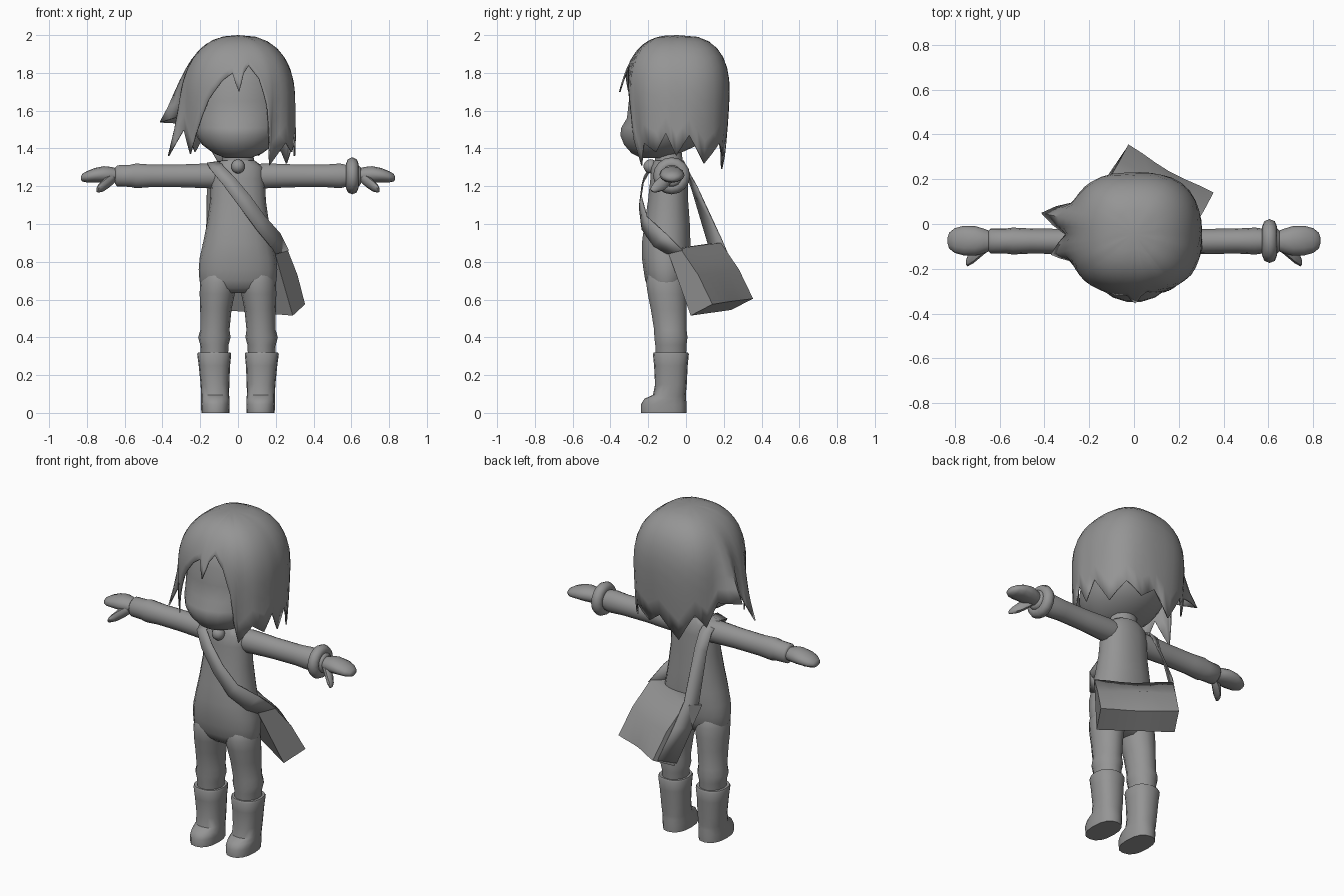
import bpy, bmesh, math
from mathutils import Vector

grey = bpy.data.materials.new("plain grey")
grey.diffuse_color = (0.3, 0.3, 0.3, 1)


def make(name, verts, faces, thick=0, angle=50):
    """Mesh object with outward normals, smooth shading and optional thickness."""
    bm = bmesh.new()
    vs = [bm.verts.new(v) for v in verts]
    for f in faces:
        bm.faces.new([vs[i] for i in f])
    bmesh.ops.recalc_face_normals(bm, faces=bm.faces)
    me = bpy.data.meshes.new(name)
    bm.to_mesh(me)
    bm.free()
    ob = bpy.data.objects.new(name, me)
    bpy.context.collection.objects.link(ob)
    me.materials.append(grey)
    if thick:
        mod = ob.modifiers.new("thickness", "SOLIDIFY")
        mod.thickness = thick
        mod.offset = -1
    bpy.ops.object.select_all(action="DESELECT")
    ob.select_set(True)
    bpy.context.view_layer.objects.active = ob
    bpy.ops.object.shade_smooth_by_angle(angle=math.radians(angle))
    return ob


def loft(name, rings, axis="z", n=14, mirror=1, power=1.0):
    """Skin oval rings (pos, centre_a, centre_b, radius_a, radius_b) along an axis."""
    verts, faces = [], []
    for p, ca, cb, ra, rb in rings:
        for i in range(n):
            t = 2 * math.pi * i / n
            c, s = math.cos(t), math.sin(t)
            a = ca + ra * math.copysign(abs(c) ** power, c)
            b = cb + rb * math.copysign(abs(s) ** power, s)
            v = (a, b, p) if axis == "z" else (p, a, b)
            verts.append((v[0] * mirror, v[1], v[2]))
    for k in range(len(rings) - 1):
        for i in range(n):
            j = (i + 1) % n
            faces.append((k * n + i, k * n + j, (k + 1) * n + j, (k + 1) * n + i))
    faces += [tuple(range(n)), tuple(range((len(rings) - 1) * n, len(rings) * n))]
    return make(name, verts, faces)


def ribbon(name, pairs):
    """Thin strip between pairs of edge points."""
    verts = [p for pair in pairs for p in pair]
    faces = [(2 * i, 2 * i + 1, 2 * i + 3, 2 * i + 2) for i in range(len(pairs) - 1)]
    return make(name, verts, faces, 0.006)


# Torso with hips, then the neck
loft("torso", [
    (0.635, 0, -0.105, 0.14, 0.06), (0.66, 0, -0.105, 0.19, 0.09),
    (0.7, 0, -0.105, 0.204, 0.112),
    (0.76, 0, -0.105, 0.208, 0.122), (0.82, 0, -0.105, 0.203, 0.13),
    (0.9, 0, -0.105, 0.185, 0.13), (1.0, 0, -0.1, 0.165, 0.122),
    (1.12, 0, -0.095, 0.148, 0.108), (1.24, 0, -0.09, 0.142, 0.1),
    (1.3, 0, -0.09, 0.135, 0.095), (1.335, 0, -0.09, 0.09, 0.08)], n=18, power=0.9)
loft("neck", [(1.28, 0, -0.09, 0.095, 0.085), (1.33, 0, -0.09, 0.085, 0.075),
              (1.45, 0, -0.1, 0.075, 0.07)])

# Head with a rounded muzzle and small chin
loft("head", [
    (1.35, 0, -0.17, 0.07, 0.07), (1.375, 0, -0.16, 0.13, 0.13),
    (1.42, 0, -0.13, 0.19, 0.2), (1.47, 0, -0.115, 0.222, 0.235),
    (1.51, 0, -0.1, 0.235, 0.245), (1.56, 0, -0.08, 0.245, 0.235),
    (1.65, 0, -0.06, 0.255, 0.245), (1.75, 0, -0.05, 0.25, 0.243),
    (1.85, 0, -0.05, 0.21, 0.21), (1.93, 0, -0.05, 0.12, 0.12)], n=22)

# Hair shell: (degrees from front, hem height, hem flare); low entries are lock tips
hem = [(0, 1.70, 1.12), (5, 1.80, 1.05), (11, 1.84, 1.02), (21, 1.77, 1.0), (29, 1.62, 0.98),
       (33, 1.45, 0.94), (38, 1.31, 0.82), (52, 1.43, 0.98), (66, 1.38, 0.99), (77, 1.48, 1.02),
       (88, 1.36, 1.0), (102, 1.47, 1.0), (120, 1.32, 0.93), (140, 1.43, 0.95),
       (158, 1.36, 0.88), (175, 1.42, 0.91), (200, 1.29, 0.86), (219, 1.46, 0.93),
       (232, 1.38, 0.93), (243, 1.53, 1.02), (257, 1.54, 1.42), (271, 1.57, 1.05),
       (285, 1.36, 1.28), (294, 1.5, 1.03), (303, 1.37, 0.97), (315, 1.5, 0.97),
       (329, 1.66, 0.98), (343, 1.76, 1.02), (353, 1.8, 1.04)]
cols = []
for k, (a, z, f) in enumerate(hem):
    a2, z2, f2 = hem[(k + 1) % len(hem)]
    a2 = a2 if a2 > a else a2 + 360
    cols += [(a, z, f), ((a + a2) / 2, (z + z2) / 2, (f + f2) / 2)]
rows, N = 10, len(cols)
verts, faces = [(0, -0.045, 2.0)], []
for r in range(1, rows + 1):
    for a, z, f in cols:
        s = r / rows
        # rows bunch near the crown so the dome stays round
        h = 2.0 - (2.0 - z) * s ** 1.8
        d = min(1, max(0, (h - 1.64) / 0.36))
        t = math.radians(a)
        # slightly squared outline seen from above, fuller front to back
        k = 1 + (f - 1) * s ** 4
        k /= (abs(math.sin(t)) ** 2.6 + abs(math.cos(t)) ** 2.6) ** (1 / 2.6)
        kx, ky = (k * (1 - d ** p) ** (1 / p) for p in (2.35, 2.7))
        verts.append((0.005 + 0.298 * kx * math.sin(t), -0.042 - 0.28 * ky * math.cos(t), h))
for i in range(N):
    j = (i + 1) % N
    faces.append((0, 1 + i, 1 + j))
    for r in range(rows - 1):
        b, c = 1 + r * N, 1 + (r + 1) * N
        faces.append((b + i, b + j, c + j, c + i))
make("hair", verts, faces, 0.008, 60)

# Limbs, made once per side
for side, m in (("left", 1), ("right", -1)):
    loft(side + "_arm", [
        (0.08, -0.08, 1.255, 0.06, 0.06), (0.14, -0.08, 1.255, 0.064, 0.068),
        (0.3, -0.078, 1.255, 0.056, 0.062), (0.46, -0.076, 1.255, 0.056, 0.061),
        (0.54, -0.076, 1.255, 0.06, 0.067), (0.57, -0.076, 1.255, 0.056, 0.06),
        (0.64, -0.076, 1.255, 0.056, 0.057), (0.65, -0.076, 1.255, 0.045, 0.045)],
        "x", mirror=m)
    loft(side + "_hand", [
        (0.63, -0.076, 1.255, 0.04, 0.036), (0.67, -0.076, 1.26, 0.055, 0.042),
        (0.71, -0.075, 1.262, 0.066, 0.044), (0.76, -0.074, 1.258, 0.066, 0.038),
        (0.8, -0.074, 1.25, 0.055, 0.03), (0.825, -0.074, 1.245, 0.035, 0.02),
        (0.832, -0.074, 1.243, 0.012, 0.008)], "x", 12, m)
    loft(side + "_thumb", [
        (0.645, -0.09, 1.25, 0.025, 0.025), (0.685, -0.115, 1.225, 0.034, 0.034),
        (0.715, -0.14, 1.203, 0.034, 0.032), (0.742, -0.165, 1.186, 0.024, 0.02),
        (0.75, -0.172, 1.18, 0.01, 0.008)], "x", 8, m)
    loft(side + "_leg", [
        (0.25, 0.125, -0.08, 0.07, 0.08), (0.36, 0.125, -0.08, 0.075, 0.085),
        (0.4, 0.125, -0.08, 0.086, 0.09), (0.44, 0.122, -0.083, 0.077, 0.088),
        (0.55, 0.117, -0.092, 0.083, 0.097), (0.63, 0.11, -0.1, 0.093, 0.105),
        (0.69, 0.105, -0.105, 0.096, 0.109), (0.75, 0.1, -0.105, 0.085, 0.095),
        (0.8, 0.09, -0.105, 0.05, 0.05)], mirror=m)
    loft(side + "_boot", [
        (0, 0.12, -0.118, 0.074, 0.12), (0.045, 0.12, -0.118, 0.076, 0.121),
        (0.075, 0.12, -0.11, 0.075, 0.11), (0.095, 0.121, -0.088, 0.074, 0.087),
        (0.15, 0.122, -0.08, 0.076, 0.084), (0.25, 0.125, -0.08, 0.083, 0.089),
        (0.31, 0.126, -0.08, 0.09, 0.095),
        (0.32, 0.126, -0.08, 0.086, 0.09)], n=16, mirror=m, power=0.85)

# Bracelet and pendant
bpy.ops.mesh.primitive_torus_add(major_radius=0.065, minor_radius=0.033, major_segments=16,
                                 minor_segments=8, location=(0.605, -0.076, 1.255),
                                 rotation=(0, math.pi / 2, 0))
bracelet = bpy.context.object
bracelet.name = "bracelet"
bpy.ops.mesh.primitive_uv_sphere_add(segments=10, ring_count=7, radius=0.038,
                                     location=(0, -0.187, 1.305))
pendant = bpy.context.object
pendant.name = "pendant"
for ob in (bracelet, pendant):
    ob.data.materials.append(grey)
    bpy.ops.object.select_all(action="DESELECT")
    ob.select_set(True)
    bpy.context.view_layer.objects.active = ob
    bpy.ops.object.shade_smooth_by_angle(angle=math.radians(50))

# Shoulder bag: one end section swept to the other, sagging in the middle
section = [Vector(p) for p in ((0.19, -0.10, 0.865), (0.26, -0.03, 0.87), (0.315, 0.065, 0.73),
                               (0.355, 0.14, 0.575), (0.29, 0.025, 0.515))]
sweep = Vector((-0.38, 0.215, 0.03))
outward = Vector((0.5, 0.865, 0))
verts, faces, steps = [], [], 6
for k in range(steps + 1):
    sag = math.sin(math.pi * k / steps) ** 2
    for p, push in zip(section, (0, -0.025, 0.02, -0.015, 0)):
        verts.append(p + sweep * (k / steps) + outward * push * sag)
for k in range(steps):
    for i in range(5):
        j = (i + 1) % 5
        faces.append((k * 5 + i, k * 5 + j, k * 5 + 5 + j, k * 5 + 5 + i))
faces += [(0, 1, 2, 3, 4), tuple(range(steps * 5, steps * 5 + 5))]
make("shoulder_bag", verts, faces, angle=60)

# Strap: across the chest, over the shoulder, down the back
ribbon("bag_strap", [
    ((0.2, -0.1, 0.84), (0.27, -0.02, 0.86)), ((0.175, -0.17, 0.88), (0.225, -0.11, 0.95)),
    ((0.1, -0.235, 0.97), (0.145, -0.21, 1.04)), ((0.01, -0.25, 1.09), (0.065, -0.24, 1.15)),
    ((-0.08, -0.235, 1.21), (-0.02, -0.225, 1.25)), ((-0.145, -0.19, 1.29), (-0.08, -0.19, 1.31)),
    ((-0.165, -0.09, 1.325), (-0.09, -0.09, 1.335)), ((-0.17, 0.0, 1.28), (-0.1, 0.015, 1.28)),
    ((-0.165, 0.035, 1.18), (-0.1, 0.06, 1.2)), ((-0.17, 0.12, 0.89), (-0.12, 0.19, 0.92)),
    ((-0.155, 0.16, 0.76), (-0.09, 0.25, 0.78)), ((-0.1, 0.23, 0.56), (-0.04, 0.33, 0.6))])
